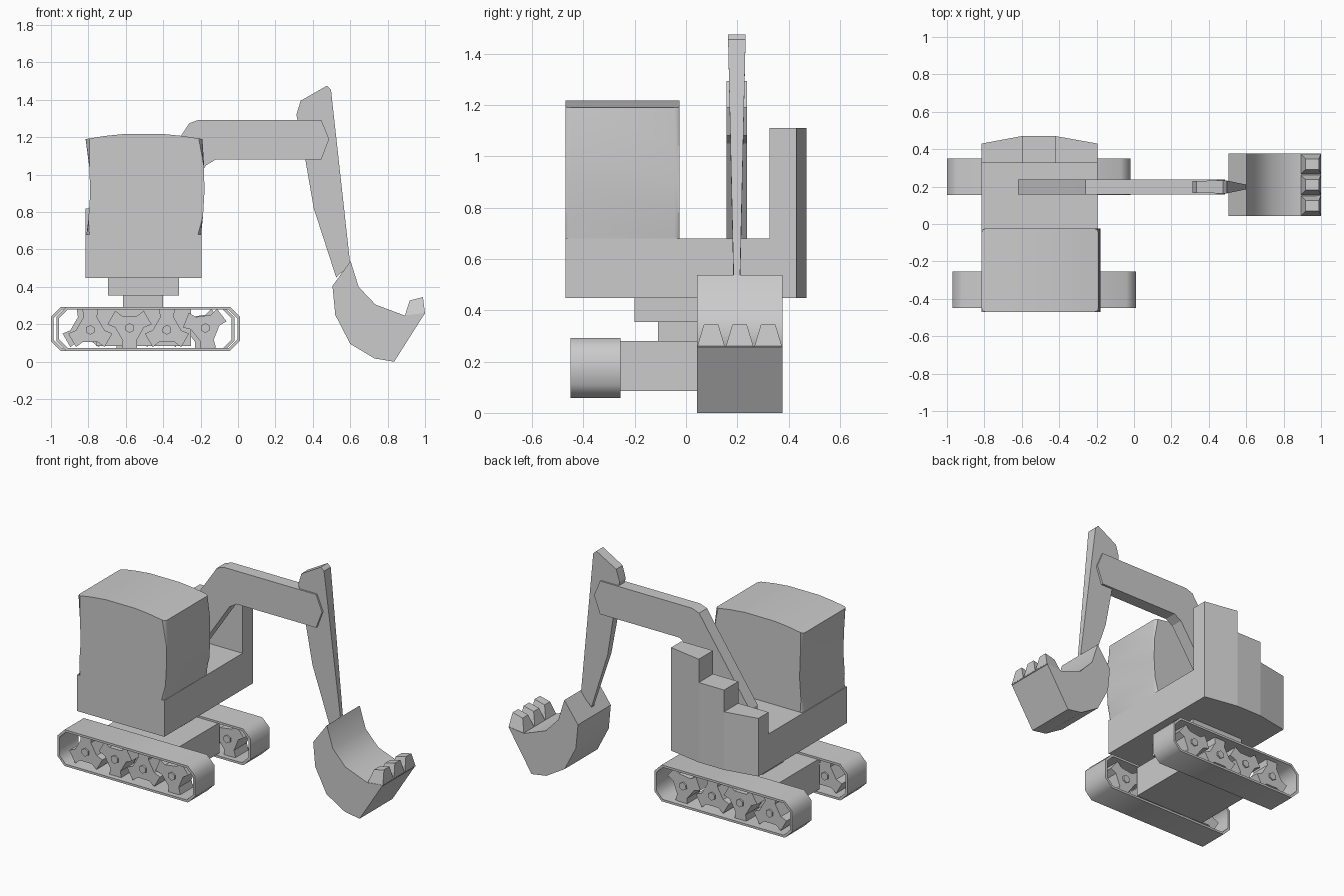
import bpy, bmesh, math

if "Cube" in bpy.data.objects:
    bpy.data.objects.remove(bpy.data.objects["Cube"])


def finish(bm, name, smooth=None):
    bmesh.ops.recalc_face_normals(bm, faces=bm.faces)
    mesh = bpy.data.meshes.new(name)
    bm.to_mesh(mesh)
    bm.free()
    ob = bpy.data.objects.new(name, mesh)
    bpy.context.collection.objects.link(ob)
    if smooth:
        bpy.ops.object.select_all(action='DESELECT')
        bpy.context.view_layer.objects.active = ob
        ob.select_set(True)
        bpy.ops.object.shade_smooth_by_angle(angle=math.radians(smooth))
    return ob


def prism(pts, lo, hi, axis='y'):
    """Extrude a profile (xz along y, or xy along z)."""
    bm = bmesh.new()
    place = (lambda p, h: (p[0], h, p[1])) if axis == 'y' else (lambda p, h: (p[0], p[1], h))
    a = [bm.verts.new(place(p, lo)) for p in pts]
    b = [bm.verts.new(place(p, hi)) for p in pts]
    bm.faces.new(a)
    bm.faces.new(b)
    for i in range(len(pts)):
        j = (i + 1) % len(pts)
        bm.faces.new((a[i], a[j], b[j], b[i]))
    return bm


def box(name, x0, x1, y0, y1, z0, z1):
    return finish(prism([(x0, y0), (x1, y0), (x1, y1), (x0, y1)], z0, z1, 'z'), name)


def octagon(x0, x1, z0, z1, c):
    return [(x0 + c, z0), (x1 - c, z0), (x1, z0 + c), (x1, z1 - c),
            (x1 - c, z1), (x0 + c, z1), (x0, z1 - c), (x0, z0 + c)]


def track_belt(name, x0, x1, y0, y1):
    bm = bmesh.new()
    t = 0.014
    outer = octagon(x0, x1, 0.058, 0.292, 0.052)
    inner = octagon(x0 + t, x1 - t, 0.058 + t, 0.292 - t, 0.046)
    loops = [[bm.verts.new((x, y, z)) for x, z in pts]
             for pts, y in ((outer, y0), (outer, y1), (inner, y1), (inner, y0))]
    for k in range(4):
        p, q = loops[k], loops[(k + 1) % 4]
        for i in range(8):
            j = (i + 1) % 8
            bm.faces.new((p[i], p[j], q[j], q[i]))
    finish(bm, name, 50)


def wheel(name, cx, cz, yc, turn):
    pts = []
    for k in range(3):
        a = turn + k * 2 * math.pi / 3
        for r, w in ((0.068, -0.036), (0.112, -0.042), (0.112, 0.042), (0.068, 0.036)):
            pts.append((cx + r * math.cos(a) - w * math.sin(a),
                        cz + r * math.sin(a) + w * math.cos(a)))
    finish(prism(pts, yc - 0.065, yc + 0.065), name)
    hub = [(cx + 0.026 * math.cos(k * math.pi / 3 + 0.5),
            cz + 0.026 * math.sin(k * math.pi / 3 + 0.5)) for k in range(6)]
    finish(prism(hub, yc - 0.075, yc + 0.075), name + "_hub")


# Tracks with four three-lobed wheels each
for side, dx, y0 in (("front", 0.0, -0.45), ("back", -0.03, 0.155)):
    track_belt(side + "_track", -0.97 + dx, 0.01 + dx, y0, y0 + 0.195)
    for i, (x, z, deg) in enumerate(((-0.79, 0.17, 90), (-0.58, 0.18, 270),
                                     (-0.38, 0.17, 90), (-0.175, 0.18, 270))):
        wheel(f"{side}_wheel_{i + 1}", x + dx, z, y0 + 0.0975, math.radians(deg + (i % 4 == 3) * 8))

# Undercarriage and slewing blocks
box("axle_block", -0.76, -0.25, -0.27, 0.17, 0.085, 0.28)
box("lower_swivel", -0.615, -0.40, -0.11, 0.105, 0.27, 0.355)
box("upper_swivel", -0.695, -0.315, -0.20, 0.18, 0.355, 0.45)

# House platform and stepped rear counterweight
finish(prism([(-0.815, -0.47), (-0.195, -0.47), (-0.195, 0.43), (-0.42, 0.47),
              (-0.60, 0.47), (-0.815, 0.43)], 0.447, 0.68, 'z'), "house_platform")
for label, x0, x1, ya, yb, top in (("low", -0.815, -0.60, 0.43, 0.47, 0.82),
                                   ("middle", -0.60, -0.42, 0.47, 0.47, 0.96),
                                   ("high", -0.42, -0.195, 0.47, 0.43, 1.11)):
    finish(prism([(x0, 0.325), (x1, 0.325), (x1, yb), (x0, ya)], 0.68, top, 'z'),
           "counterweight_" + label)

# Cab with curved front and rear and a crowned roof
cab = prism([(-0.813, 0.66), (-0.80, 0.76), (-0.79, 0.90), (-0.795, 1.04), (-0.815, 1.19),
             (-0.71, 1.207), (-0.61, 1.217), (-0.40, 1.217), (-0.30, 1.207), (-0.19, 1.19),
             (-0.181, 1.04), (-0.18, 0.90), (-0.187, 0.78), (-0.199, 0.66)], -0.47, -0.025)
posts = [e for e in cab.edges
         if abs(e.verts[0].co.y - e.verts[1].co.y) < 1e-4
         and abs(e.verts[0].co.z - e.verts[1].co.z) > 0.05]
bmesh.ops.bevel(cab, geom=posts, offset=0.02, segments=2, profile=0.5, affect='EDGES')
finish(cab, "cab", 35)

# Bent boom
finish(prism([(-0.62, 0.66), (-0.43, 0.66), (-0.19, 1.02), (-0.17, 1.05), (-0.12, 1.08),
              (0.445, 1.08), (0.487, 1.19), (0.445, 1.293), (-0.21, 1.293), (-0.26, 1.275),
              (-0.31, 1.20), (-0.62, 0.75)], 0.157, 0.238), "boom")

# Dipper arm, thinning towards the bucket
arm = prism([(0.475, 1.475), (0.335, 1.395), (0.312, 1.32), (0.36, 1.08), (0.405, 0.82),
             (0.525, 0.45), (0.60, 0.52), (0.497, 1.455)], -1, 1)
for v in arm.verts:
    half = 0.012 + 0.022 * max(0, min(1, (v.co.z - 0.50) / 0.95))
    v.co.y = 0.198 + half * v.co.y
finish(arm, "dipper_arm")

# Bucket and its three teeth
finish(prism([(0.602, 0.538), (0.505, 0.405), (0.52, 0.25), (0.60, 0.095), (0.73, 0.017),
              (0.835, 0.0), (1.0, 0.26), (0.89, 0.247), (0.735, 0.305), (0.645, 0.40)],
             0.042, 0.376), "bucket", 30)
for i in range(3):
    yc = 0.042 + 0.1113 * (i + 0.5)
    tooth = prism([(0.89, 0.24), (1.0, 0.255), (0.989, 0.345), (0.918, 0.327)], -1, 1)
    for v in tooth.verts:
        v.co.y = yc + v.co.y * (0.055 if v.co.z < 0.3 else 0.028)
    finish(tooth, f"bucket_tooth_{i + 1}")
